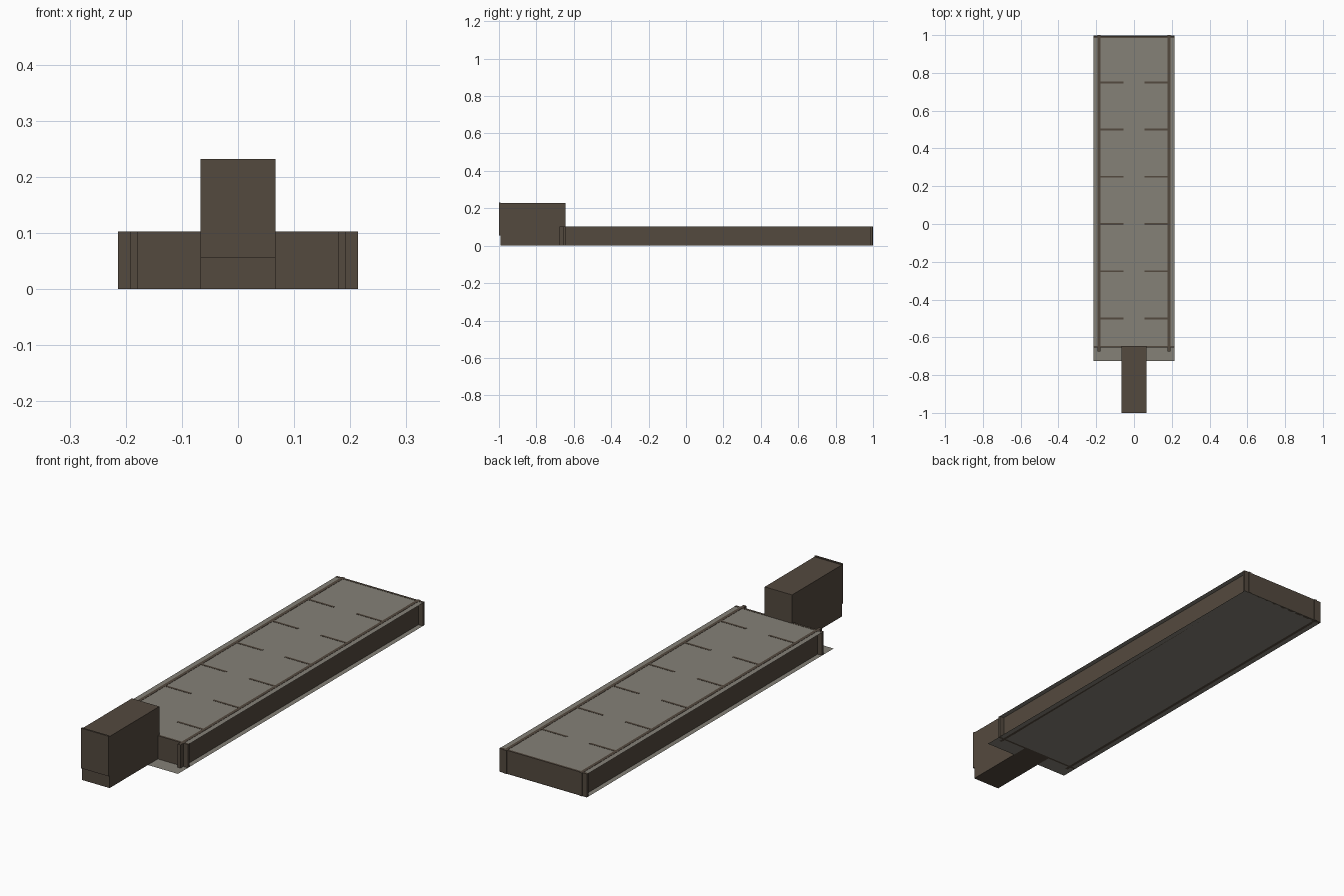
import bpy

if "Cube" in bpy.data.objects:
    bpy.data.objects.remove(bpy.data.objects["Cube"])


def material(name, rgb):
    m = bpy.data.materials.new(name)
    m.diffuse_color = (*rgb, 1)
    m.use_nodes = True
    m.node_tree.nodes["Principled BSDF"].inputs["Base Color"].default_value = m.diffuse_color
    return m


WOOD = material("dark_wood", (0.088, 0.067, 0.049))
DECK = material("grey_deck", (0.235, 0.220, 0.185))


def box(name, x, y, z, mat):
    """Box from (min, max) ranges on each axis."""
    verts = [(a, b, c) for a in x for b in y for c in z]
    faces = [(0, 1, 3, 2), (4, 6, 7, 5), (0, 4, 5, 1),
             (2, 3, 7, 6), (0, 2, 6, 4), (1, 5, 7, 3)]
    return make(name, verts, faces, mat)


def sheet(name, x, y, z, mat):
    """Flat single-sided panel."""
    verts = [(x[0], y[0], z), (x[1], y[0], z), (x[1], y[1], z), (x[0], y[1], z)]
    return make(name, verts, [(0, 1, 2, 3)], mat)


def make(name, verts, faces, mat):
    me = bpy.data.meshes.new(name)
    me.from_pydata(verts, [], faces)
    me.materials.append(mat)
    ob = bpy.data.objects.new(name, me)
    bpy.context.collection.objects.link(ob)
    return ob


TOP = 0.103
HALF = 0.214

# lower and upper deck panels
sheet("bottom_panel", (-HALF, HALF), (-0.725, 0.998), 0.0, DECK)
sheet("top_panel", (-HALF, HALF), (-0.65, 0.99), TOP - 0.001, DECK)

# long side rails, ends poking past the cross boards
for side, s in (("left", -1), ("right", 1)):
    cx = s * 0.185
    box(side + "_rail", (cx - 0.007, cx + 0.007), (-0.675, 1.0), (0, TOP), WOOD)

# end boards
for name, y in (("front_board", -0.65), ("back_board", 0.991)):
    box(name, (-HALF, HALF), (y - 0.005, y + 0.005), (0, TOP), WOOD)

# cross dividers: full-width board, outer portions flush through the top
for i in range(6):
    y = -0.5 + 0.25 * i
    ys = (y - 0.005, y + 0.005)
    box(f"divider_core_{i}", (-0.055, 0.055), ys, (0.001, TOP - 0.003), WOOD)
    for side, s in (("left", -1), ("right", 1)):
        xs = sorted((s * 0.055, s * 0.18))
        box(f"divider_{side}_{i}", xs, ys, (0.001, TOP), WOOD)

# tall box at the front with its overhanging face plate
box("front_box", (-0.067, 0.067), (-0.992, -0.645), (0, 0.228), WOOD)
box("front_box_plate", (-0.067, 0.067), (-1.0, -0.992), (0.055, 0.232), WOOD)
